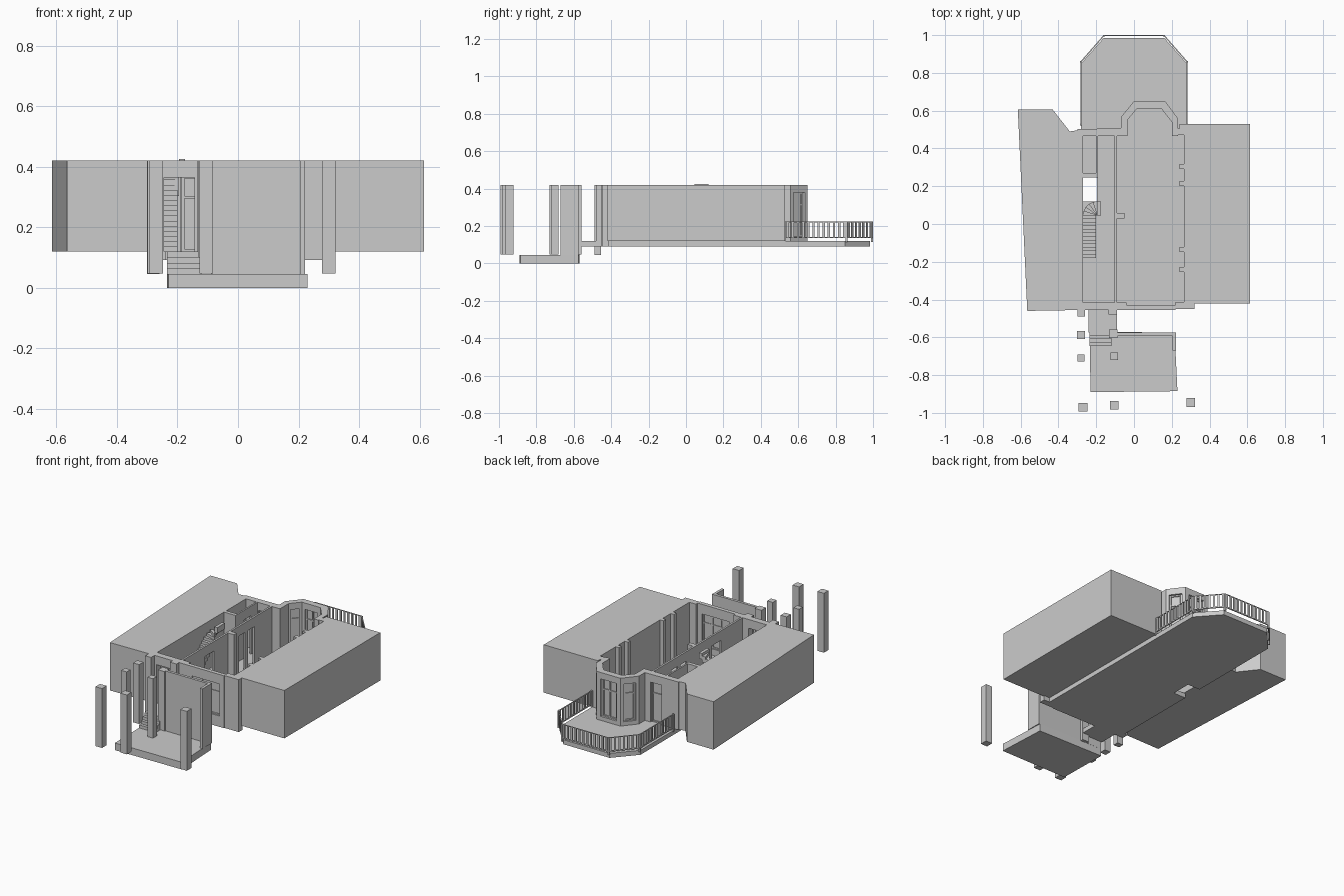
import bpy, bmesh, math
from mathutils import Vector

if "Cube" in bpy.data.objects:
    bpy.data.objects.remove(bpy.data.objects["Cube"])

LOW, FLOOR, TOP = 0.045, 0.12, 0.42


def finish(name, bm):
    bmesh.ops.recalc_face_normals(bm, faces=bm.faces)
    me = bpy.data.meshes.new(name)
    bm.to_mesh(me)
    bm.free()
    ob = bpy.data.objects.new(name, me)
    bpy.context.collection.objects.link(ob)
    return ob


def add_prism(bm, pts, z0, z1):
    lo = [bm.verts.new((x, y, z0)) for x, y in pts]
    hi = [bm.verts.new((x, y, z1)) for x, y in pts]
    bm.faces.new(lo[::-1])
    bm.faces.new(hi)
    n = len(pts)
    for i in range(n):
        j = (i + 1) % n
        bm.faces.new((lo[i], lo[j], hi[j], hi[i]))


def rect(x0, x1, y0, y1):
    return [(x0, y0), (x1, y0), (x1, y1), (x0, y1)]


def prism(name, pts, z0, z1):
    bm = bmesh.new()
    add_prism(bm, pts, z0, z1)
    return finish(name, bm)


def box(name, x0, x1, y0, y1, z0, z1):
    return prism(name, rect(x0, x1, y0, y1), z0, z1)


def quad_slice(a0, a1, b0, b1, u0, u1, v0=0.0, v1=1.0):
    """Part of a wall plan: u runs along it, v through its thickness."""
    def at(u, v):
        a = Vector(a0).lerp(Vector(a1), u)
        return tuple(a.lerp(Vector(b0).lerp(Vector(b1), u), v))
    return [at(u0, v0), at(u1, v0), at(u1, v1), at(u0, v1)]


def wall(name, a0, a1, b0, b1, z0=FLOOR, z1=TOP, openings=()):
    """Wall between face a0-a1 and face b0-b1; openings are (u0, u1, bottom, top)."""
    bm = bmesh.new()
    u = 0.0
    for o0, o1, s, h in openings:
        add_prism(bm, quad_slice(a0, a1, b0, b1, u, o0), z0, z1)
        if s > z0:
            add_prism(bm, quad_slice(a0, a1, b0, b1, o0, o1), z0, s)
        add_prism(bm, quad_slice(a0, a1, b0, b1, o0, o1), h, z1)
        u = o1
    add_prism(bm, quad_slice(a0, a1, b0, b1, u, 1.0), z0, z1)
    return finish(name, bm)


def window(name, a0, a1, b0, b1, opening, panes=1):
    """Frame bars plus a thin pane filling an opening."""
    u0, u1, s, h = opening
    bm = bmesh.new()
    t = 0.008
    du = t / (Vector(a1) - Vector(a0)).length
    for k in range(panes + 1):
        u = u0 + (u1 - u0 - du) * k / panes
        add_prism(bm, quad_slice(a0, a1, b0, b1, u, u + du, 0.3, 0.7), s, h)
    for z in (s, s + (h - s) * 0.7, h - t):
        add_prism(bm, quad_slice(a0, a1, b0, b1, u0, u1, 0.32, 0.68), z, z + t)
    add_prism(bm, quad_slice(a0, a1, b0, b1, u0, u1, 0.47, 0.53), s, h)
    return finish(name, bm)


# Neighbouring solid blocks
prism("left_block", [(-0.565, -0.46), (-0.27, -0.455), (-0.27, 0.5),
                     (-0.34, 0.49), (-0.43, 0.605), (-0.615, 0.605)], FLOOR, TOP)
box("right_block", 0.28, 0.615, -0.42, 0.53, FLOOR, TOP)

# Main floor with entry landing, stairwell notch and rear terrace
prism("main_floor", [(-0.24, -0.575), (-0.09, -0.575), (-0.09, -0.43), (0.28, -0.43),
                     (0.28, 0.85), (0.16, 0.985), (-0.16, 0.985), (-0.28, 0.85),
                     (-0.28, 0.245), (-0.195, 0.245), (-0.195, 0.12), (-0.28, 0.12),
                     (-0.28, -0.43), (-0.24, -0.43)], 0.092, FLOOR)

# Front yard slab and steps up to the entry
prism("front_yard", [(-0.235, -0.57), (-0.23, -0.89), (0.23, -0.885), (0.22, -0.68),
                     (0.215, -0.575)], 0, LOW)
for i in range(4):
    box(f"entry_step_{i}", -0.235, -0.12, -0.645 + i * 0.0185, -0.57,
        LOW, LOW + (i + 1) * 0.01875)

# Free-standing columns
for i, (x, y, s) in enumerate([(-0.27, -0.97, .045), (-0.105, -0.96, .045), (0.30, -0.945, .045),
                               (-0.28, -0.71, .038), (-0.105, -0.70, .038),
                               (-0.28, -0.587, .042), (-0.11, -0.58, .045)]):
    box(f"column_{i}", x - s / 2, x + s / 2, y - s / 2, y + s / 2, LOW + 0.003, TOP)
box("yard_wall", -0.09, 0.215, -0.592, -0.575, LOW, TOP)
box("yard_wall_return", 0.205, 0.222, -0.67, -0.575, LOW, TOP)

# Front wall: entry door part, window part, end part
wall("front_wall_entry", (-0.30, -0.455), (-0.04, -0.455), (-0.30, -0.415), (-0.04, -0.415),
     z0=0.092, openings=[(0.212, 0.6, FLOOR, 0.365)])
f = ((-0.04, -0.455), (0.22, -0.455), (-0.04, -0.43), (0.22, -0.43))
op = (0.15, 0.88, 0.16, 0.36)
wall("front_wall_window_part", *f, z0=0.092, openings=[op])
window("front_window", *f, op, panes=3)
box("front_wall_end", 0.22, 0.32, -0.45, -0.412, 0.092, TOP)
box("front_pilaster_left", -0.30, -0.26, -0.49, -0.455, LOW, TOP)
box("front_pilaster_right", -0.135, -0.09, -0.48, -0.455, 0.092, TOP)

# Party wall of the main room with chimney-breast jambs
box("party_wall", 0.265, 0.28, -0.42, 0.5, FLOOR, TOP)
for i, y in enumerate((0.305, 0.215, -0.135, -0.24)):
    box(f"chimney_jamb_{i}", 0.242, 0.266, y - 0.013, y + 0.013, FLOOR, TOP)

# Wall between hall and main room, with doorways (u along y)
Y0, Y1 = -0.42, 0.48
ups = [((a - Y0) / (Y1 - Y0), (b - Y0) / (Y1 - Y0), FLOOR, 0.36)
       for a, b in ((-0.20, -0.11), (0.14, 0.20), (0.23, 0.29))]
wall("hall_wall", (-0.102, Y0), (-0.102, Y1), (-0.09, Y0), (-0.09, Y1), openings=ups)
box("hall_wall_pier", -0.09, -0.05, 0.03, 0.058, FLOOR, TOP)

# Small back room beside the hall
box("small_room_front", -0.275, -0.19, 0.247, 0.27, FLOOR, TOP)
wall("small_room_side", (-0.2, 0.27), (-0.2, 0.47), (-0.19, 0.27), (-0.19, 0.47),
     openings=[(0.3, 0.65, FLOOR, 0.36)])

# Rear wall with garden door
r = ((-0.30, 0.465), (-0.07, 0.465), (-0.30, 0.502), (-0.07, 0.507))
door = (0.5, 0.84, FLOOR, 0.37)
wall("rear_wall", *r, openings=[door])
window("garden_door", *r, door)
box("rear_wall_end", 0.2, 0.27, 0.47, 0.505, FLOOR, TOP)
box("rear_corner_pier", 0.24, 0.28, 0.5, 0.53, FLOOR, TOP)

# Bay with a window in each facet
inner = [(-0.035, 0.465), (-0.035, 0.55), (0.015, 0.61), (0.145, 0.61), (0.2, 0.54), (0.2, 0.465)]
outer = [(-0.07, 0.465), (-0.07, 0.565), (0.0, 0.65), (0.165, 0.65), (0.232, 0.56), (0.232, 0.465)]
for i in range(5):
    q = (inner[i], inner[i + 1], outer[i], outer[i + 1])
    ops = [(0.16, 0.84, 0.145, 0.38)] if 0 < i < 4 else []
    wall(f"bay_wall_{i}", *q, openings=ops)
    if ops:
        window(f"bay_window_{i}", *q, ops[0], panes=2 if i == 2 else 1)

# Staircase: straight flight, winders, then a top tread
N, CX, CY, R = 18, -0.195, 0.045, 0.075
rise = 0.305 / N
bm = bmesh.new()
for i in range(N):
    z = FLOOR + (i + 1) * rise
    if i < 12:
        y = -0.18 + i * 0.01875
        pts = rect(-0.27, -0.2, y, y + 0.01875)
    elif i < 17:
        a, b = (math.radians(180 - 18 * (i - k)) for k in (12, 11))
        pts = [(CX, CY)] + [(CX + R * math.cos(t), CY + R * math.sin(t)) for t in (b, a)]
    else:
        pts = rect(CX, CX + 0.02, CY, CY + R)
    add_prism(bm, pts, max(FLOOR, z - 2.2 * rise), z)
finish("staircase", bm)

# Terrace railing: slats on a thin bottom rail
path = [(-0.28, 0.53), (-0.28, 0.86), (-0.16, 0.997), (0.16, 0.997), (0.28, 0.86), (0.28, 0.53)]
bm = bmesh.new()
for p, q in zip(path, path[1:]):
    p, q = Vector(p), Vector(q)
    d = (q - p).normalized()
    n = Vector((-d.y, d.x)) * 0.003

    def bar(s, e, z0, z1):
        add_prism(bm, [tuple(s - n), tuple(e - n), tuple(e + n), tuple(s + n)], z0, z1)
    bar(p, q, 0.135, 0.142)
    bar(p, q, 0.220, 0.224)
    count = round((q - p).length / 0.027)
    for k in range(count):
        c = p.lerp(q, (k + 0.5) / count)
        bar(c - d * 0.006, c + d * 0.006, 0.142, 0.220)
# Short posts carrying the rail on the terrace
for x, y in path:
    add_prism(bm, rect(x - 0.005, x + 0.005, y - 0.008, y + 0.003), 0.115, 0.224)
finish("terrace_railing", bm)
